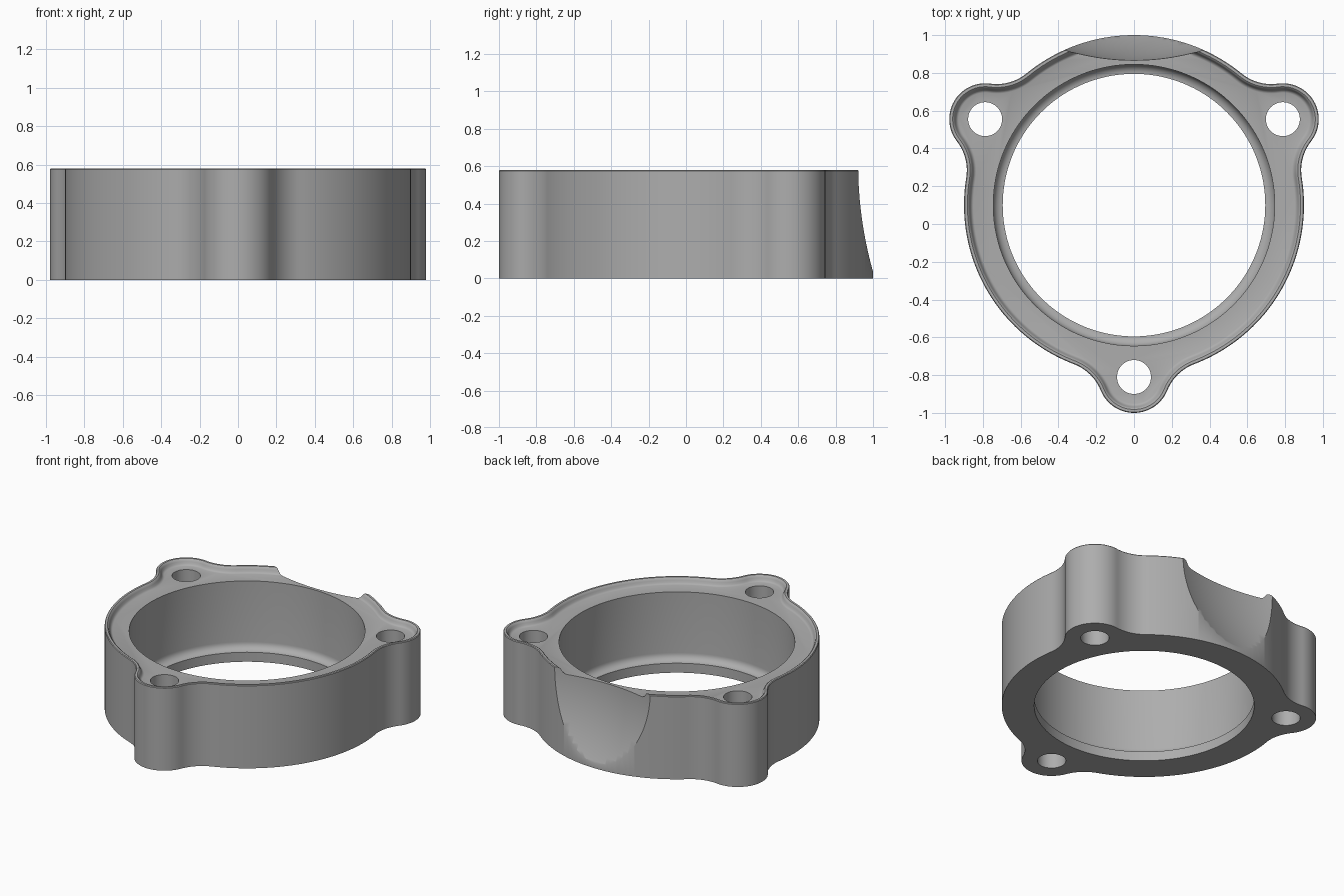
import bpy, bmesh
from math import pi, sin, cos, acos, atan2, radians

cube = bpy.data.objects.get("Cube")
if cube:
    bpy.data.objects.remove(cube, do_unlink=True)

CY = 0.1                       # ring centre on y
RING, EAR, FILLET = 0.90, 0.19, 0.25
EAR_DIST = 0.91                # ring centre to bolt hole
EAR_ANGLES = [radians(a) for a in (-90, 30, 150)]
HEIGHT, FLOOR = 0.58, 0.54
BORE, LEDGE = 0.745, 0.695

metal = bpy.data.materials.new("grey_metal")
metal.use_nodes = True
grey = (0.42, 0.42, 0.42, 1)
metal.diffuse_color = grey
metal.node_tree.nodes["Principled BSDF"].inputs["Base Color"].default_value = grey


def arc(cx, cy, r, a0, a1, n):
    """Points along an arc, leaving out its last point."""
    angles = [a0 + (a1 - a0) * i / n for i in range(n)]
    return [(cx + r * cos(a), cy + r * sin(a)) for a in angles]


def outline(inset):
    """Ring with three blended ears, moved inwards by inset."""
    far, near = RING + FILLET, EAR + FILLET
    t = acos((far**2 + EAR_DIST**2 - near**2) / (2 * far * EAR_DIST))
    fx, fy = far * cos(t), far * sin(t)
    p = atan2(fy, EAR_DIST - fx)
    r = FILLET + inset
    part = arc(fx, -fy, r, pi - t, p, 12)
    part += arc(EAR_DIST, 0, EAR - inset, p - pi, pi - p, 32)
    part += arc(fx, fy, r, -p, t - pi, 12)
    part += arc(0, 0, RING - inset, t, 2 * pi / 3 - t, 40)
    return [(x * cos(a) - y * sin(a), CY + x * sin(a) + y * cos(a))
            for a in EAR_ANGLES for x, y in part]


def loft(name, sections):
    """Closed solid through a stack of (points, z) sections."""
    bm = bmesh.new()
    rings = [[bm.verts.new((x, y, z)) for x, y in pts] for pts, z in sections]
    for low, high in zip(rings, rings[1:]):
        for i in range(len(low)):
            bm.faces.new((low[i - 1], low[i], high[i], high[i - 1]))
    bm.faces.new(rings[0][::-1])
    bm.faces.new(rings[-1])
    bmesh.ops.recalc_face_normals(bm, faces=bm.faces)
    mesh = bpy.data.meshes.new(name)
    bm.to_mesh(mesh)
    bm.free()
    mesh.materials.append(metal)
    obj = bpy.data.objects.new(name, mesh)
    bpy.context.collection.objects.link(obj)
    return obj


def circle(x, y, r, n):
    return arc(x, y, r, 0, 2 * pi, n)


# Body with a raised rim around a sunken top face
rim = [(0, 0), (0, HEIGHT - 0.005), (0.004, HEIGHT), (0.018, HEIGHT),
       (0.025, 0.575), (0.03, 0.563), (0.036, 0.55), (0.042, 0.543), (0.05, FLOOR)]
body = loft("flange_ring", [(outline(o), z) for o, z in rim])

# Stepped bore with a coved ledge near the bottom
cove = BORE - LEDGE
bore = [(LEDGE, -0.1), (LEDGE, 0.066)]
bore += [(LEDGE + cove * sin(a), 0.066 + cove * (1 - cos(a)))
         for a in [pi / 2 * i / 8 for i in range(1, 9)]]
bore.append((BORE, 0.8))
cutters = [loft("bore_cutter", [(circle(0, CY, r, 144), z) for r, z in bore])]

# Bolt holes through the ears
for a in EAR_ANGLES:
    hole = circle(EAR_DIST * cos(a), CY + EAR_DIST * sin(a), 0.09, 48)
    cutters.append(loft("hole_cutter", [(hole, -0.1), (hole, 0.8)]))

# Spherical scoop in the back wall
bpy.ops.mesh.primitive_uv_sphere_add(segments=192, ring_count=96, radius=1.25,
                                     location=(0, 2.115, 0.6))
scoop = bpy.context.object
scoop.name = "scoop_cutter"
scoop.data.materials.append(metal)
cutters.append(scoop)

for cutter in cutters:
    cutter.hide_render = True
    mod = body.modifiers.new(cutter.name, 'BOOLEAN')
    mod.operation = 'DIFFERENCE'
    mod.solver = 'EXACT'
    mod.object = cutter

# Bake the cuts and drop the helpers
graph = bpy.context.evaluated_depsgraph_get()
graph.update()
baked = bpy.data.meshes.new_from_object(body.evaluated_get(graph))
body.modifiers.clear()
body.data = baked
for cutter in cutters:
    bpy.data.objects.remove(cutter, do_unlink=True)
baked.materials.clear()
baked.materials.append(metal)
for face in baked.polygons:
    face.material_index = 0

bpy.ops.object.select_all(action='DESELECT')
body.select_set(True)
bpy.context.view_layer.objects.active = body
bpy.ops.object.shade_smooth_by_angle(angle=radians(35))
